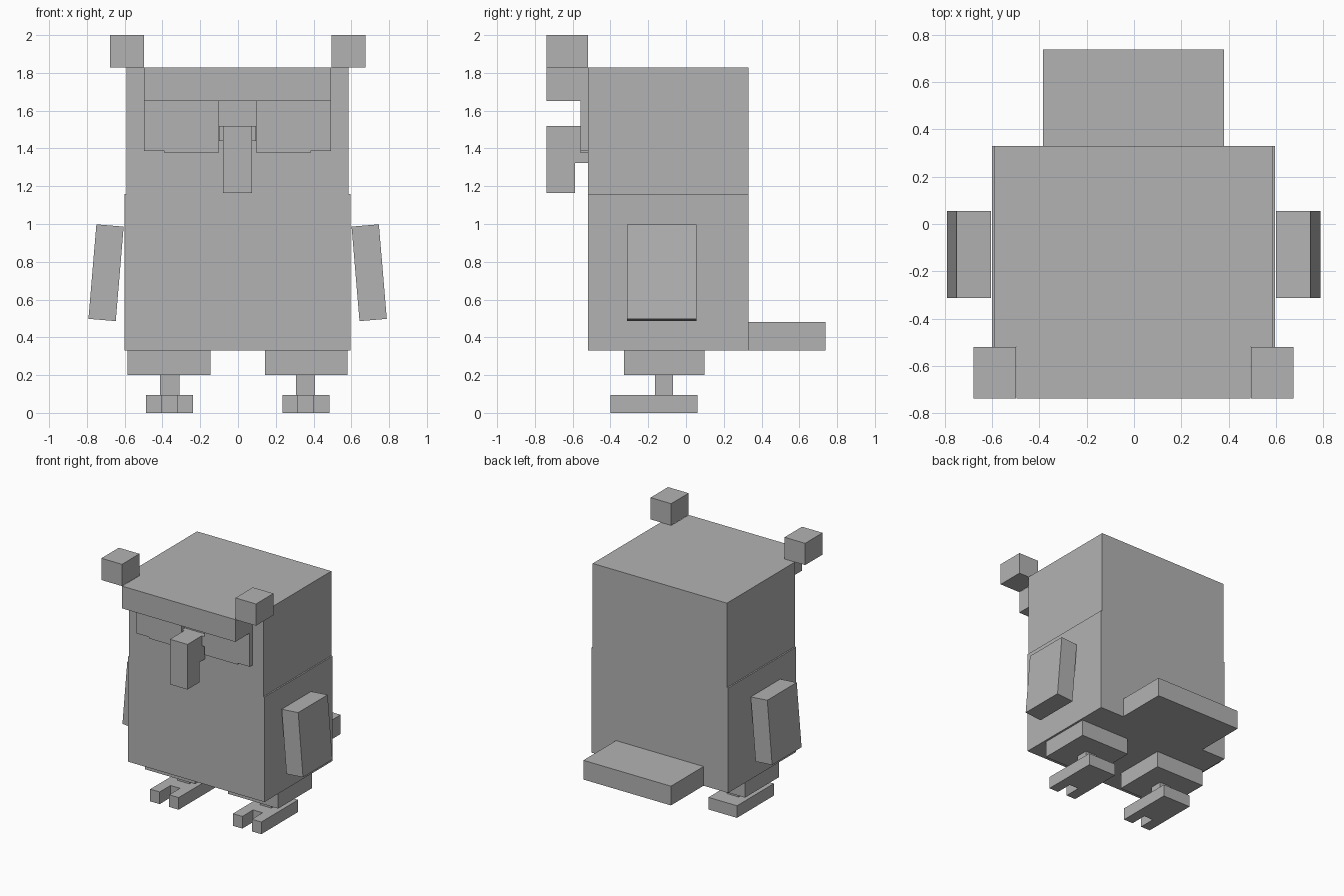
import bpy, bmesh, math
from mathutils import Vector, Matrix

cube = bpy.data.objects.get("Cube")
if cube:
    bpy.data.objects.remove(cube, do_unlink=True)

GREY = (0.45, 0.45, 0.45, 1)
grey = bpy.data.materials.new("plain grey")
grey.use_nodes = True
grey.diffuse_color = GREY
grey.node_tree.nodes["Principled BSDF"].inputs["Base Color"].default_value = GREY

MID = -0.002  # symmetry plane


def add_object(name, bm):
    bmesh.ops.recalc_face_normals(bm, faces=bm.faces)
    mesh = bpy.data.meshes.new(name)
    bm.to_mesh(mesh)
    bm.free()
    mesh.materials.append(grey)
    obj = bpy.data.objects.new(name, mesh)
    bpy.context.collection.objects.link(obj)
    return obj


def box(name, x, y, z, tilt=0):
    """Box from its x, y and z ranges, tilted about y through its centre."""
    bm = bmesh.new()
    bmesh.ops.create_cube(bm, size=1)
    centre = Vector([sum(r) / 2 for r in (x, y, z)])
    size = [r[1] - r[0] for r in (x, y, z)]
    bm.transform(Matrix.Translation(centre) @ Matrix.Rotation(tilt, 4, 'Y')
                 @ Matrix.Diagonal((*size, 1)))
    return add_object(name, bm)


def prism(name, points, place, move):
    """Extrude an outline; place maps each 2D point to 3D."""
    bm = bmesh.new()
    face = bm.faces.new([bm.verts.new(place(a, b)) for a, b in points])
    ext = bmesh.ops.extrude_face_region(bm, geom=[face])
    verts = [v for v in ext["geom"] if isinstance(v, bmesh.types.BMVert)]
    bmesh.ops.translate(bm, verts=verts, vec=move)
    return add_object(name, bm)


def centred(name, half, y, z):
    return box(name, (MID - half, MID + half), y, z)


def pair(obj, part):
    """Name the +x part left and add its mirrored right twin."""
    obj.name = "left_" + part
    bm = bmesh.new()
    bm.from_mesh(obj.data)
    for v in bm.verts:
        v.co.x = 2 * MID - v.co.x
    add_object("right_" + part, bm)


# Body, head, brow and tail
centred("body", 0.598, (-0.52, 0.33), (0.33, 1.16))
centred("head", 0.587, (-0.52, 0.33), (1.16, 1.828))
centred("brow", 0.495, (-0.738, -0.52), (1.652, 1.828))
centred("tail", 0.383, (0.33, 0.738), (0.33, 0.482))

# Beak with a hooked tip, and the bridge between the eyes
beak = [(-0.738, 1.163), (-0.587, 1.163), (-0.587, 1.322),
        (-0.52, 1.322), (-0.52, 1.52), (-0.738, 1.52)]
prism("beak", beak, lambda y, z: (MID - 0.077, y, z), (0.154, 0, 0))
centred("beak_bridge", 0.098, (-0.558, -0.52), (1.44, 1.52))

# Eye plates with a stepped lower edge
eye = [(0.098, 1.375), (0.385, 1.375), (0.385, 1.386),
       (0.493, 1.386), (0.493, 1.652), (0.098, 1.652)]
pair(prism("eye", eye, lambda x, z: (x, -0.558, z), (0, 0.038, 0)), "eye")

# Ear tufts
pair(box("tuft", (0.494, 0.674), (-0.738, -0.52), (1.828, 2.0)), "tuft")

# Wings leaning outward at the bottom
pair(box("wing", (0.622, 0.767), (-0.313, 0.055), (0.491, 0.993),
         math.radians(-4.8)), "wing")

# Thighs and shins
pair(box("thigh", (0.142, 0.58), (-0.327, 0.097), (0.2, 0.33)), "thigh")
pair(box("shin", (0.306, 0.408), (-0.165, -0.068), (0.095, 0.2)), "shin")

# Feet with two toes
foot = [(0.235, 0.06), (0.235, -0.4), (0.318, -0.4), (0.318, -0.265),
        (0.401, -0.265), (0.401, -0.4), (0.484, -0.4), (0.484, 0.06)]
pair(prism("foot", foot, lambda x, y: (x, y, 0), (0, 0, 0.096)), "foot")
